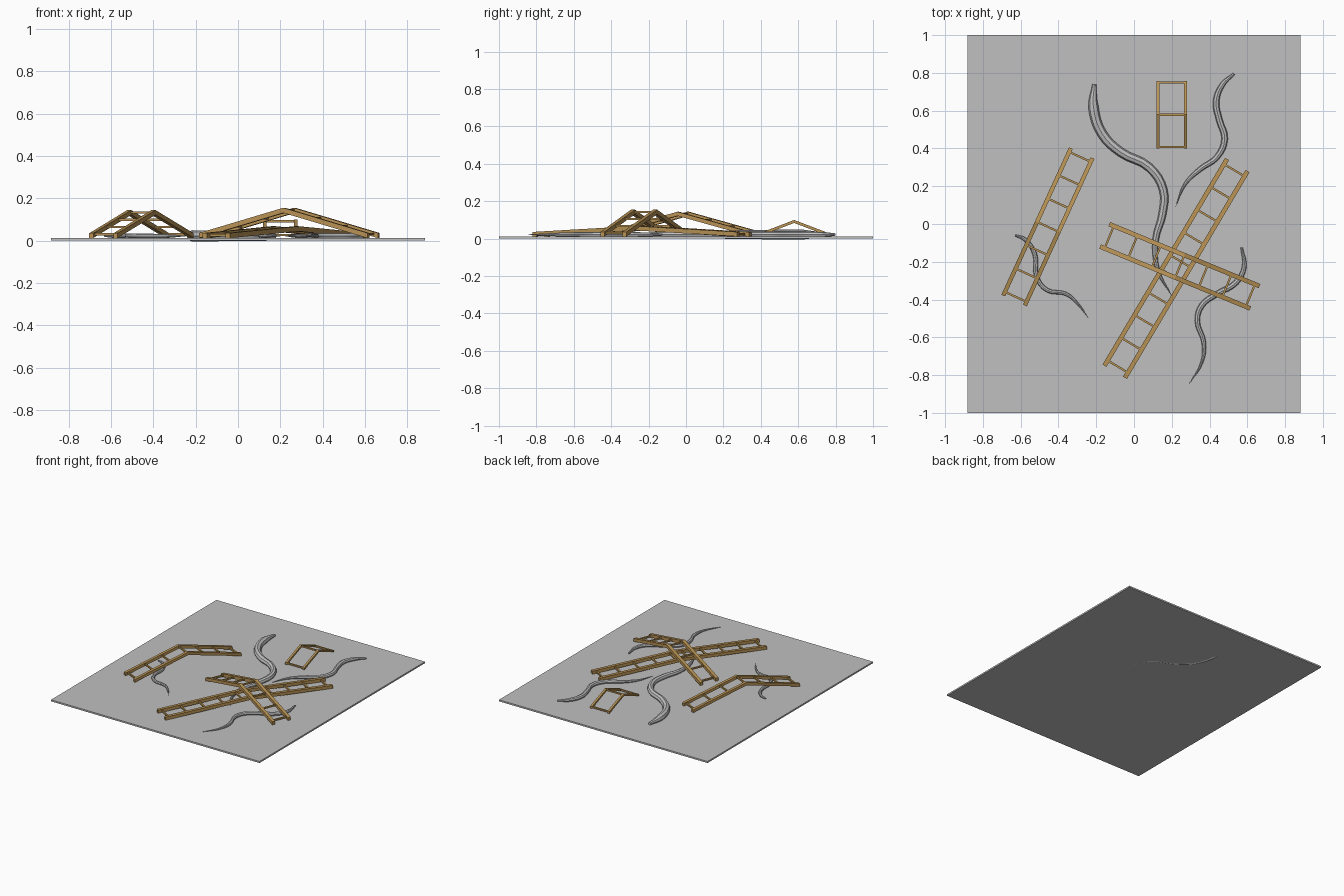
import bpy, bmesh
from mathutils import Vector

cube = bpy.data.objects.get("Cube")
if cube:
    bpy.data.objects.remove(cube)


def material(name, rgb):
    m = bpy.data.materials.new(name)
    m.use_nodes = True
    m.diffuse_color = (*rgb, 1)
    m.node_tree.nodes["Principled BSDF"].inputs["Base Color"].default_value = (*rgb, 1)
    return m


grey = material("stone grey", (0.53, 0.53, 0.53))
wood = material("tan wood", (0.48, 0.29, 0.09))
UP = Vector((0, 0, 1))


def finish(name, bm, mat):
    bmesh.ops.recalc_face_normals(bm, faces=bm.faces)
    mesh = bpy.data.meshes.new(name)
    bm.to_mesh(mesh)
    bm.free()
    mesh.materials.append(mat)
    ob = bpy.data.objects.new(name, mesh)
    bpy.context.collection.objects.link(ob)
    return ob


def sweep(bm, points, side, width, height):
    """Square beam through the points, with its ends cut square."""
    rings = []
    for p in points:
        corners = [(-1, -1), (1, -1), (1, 1), (-1, 1)]
        rings.append([bm.verts.new(p + side * a * width / 2 + UP * b * height / 2)
                      for a, b in corners])
    for r, s in zip(rings, rings[1:]):
        for i in range(4):
            j = (i + 1) % 4
            bm.faces.new((r[i], r[j], s[j], s[i]))
    bm.faces.new(rings[0][::-1])
    bm.faces.new(rings[-1])


def ladder(name, start, end, peak, half_width, rail, rung, count, first, last):
    """Folded ladder: two rails bent at the middle, rungs on both halves."""
    a, b = Vector((*start, 0.024)), Vector((*end, 0.024))
    mid = (a + b) / 2
    mid.z = peak
    along = (b - a).normalized()
    side = along.cross(UP)
    bm = bmesh.new()
    for s in (-1, 1):
        sweep(bm, [p + side * s * half_width for p in (a, mid, b)], side, rail, rail)
    for foot in (a, b):
        for i in range(count):
            if foot is b and last == 1 and i == count - 1:
                continue  # the halves share the rung at the bend
            c = foot.lerp(mid, first + (last - first) * i / (count - 1))
            sweep(bm, [c - side * half_width, c + side * half_width], along, rung, rung)
    finish(name, bm, wood)


def tendril(name, points, radius, girth):
    """Tapered winding root lying on the slab."""
    cu = bpy.data.curves.new(name, 'CURVE')
    cu.dimensions = '3D'
    cu.bevel_depth = radius
    cu.bevel_resolution = 2
    cu.resolution_u = 4
    cu.use_fill_caps = True
    sp = cu.splines.new('BEZIER')
    sp.bezier_points.add(len(points) - 1)
    n = len(points) - 1
    for i, (bp, p) in enumerate(zip(sp.bezier_points, points)):
        bp.co = (*p, 0.022)
        bp.handle_left_type = bp.handle_right_type = 'AUTO'
        # blunt head, full body, pointed tail
        t = i / n * (len(girth) - 1)
        k = min(int(t), len(girth) - 2)
        bp.radius = girth[k] + (girth[k + 1] - girth[k]) * (t - k)
    cu.materials.append(grey)
    ob = bpy.data.objects.new(name, cu)
    bpy.context.collection.objects.link(ob)
    bpy.ops.object.select_all(action='DESELECT')
    ob.select_set(True)
    bpy.context.view_layer.objects.active = ob
    bpy.ops.object.convert(target='MESH')
    bpy.ops.object.shade_smooth_by_angle()


# Ground slab
bm = bmesh.new()
sweep(bm, [Vector((0, -1, 0.006)), Vector((0, 1, 0.006))], Vector((1, 0, 0)), 1.765, 0.012)
finish("ground_slab", bm, grey)

# Folded ladders
ladder("left_ladder", (-0.635, -0.405), (-0.277, 0.375), 0.133, 0.063, 0.022, 0.011, 4, 0.05, 1)
ladder("crossing_ladder", (-0.155, -0.06), (0.64, -0.388), 0.143, 0.064, 0.024, 0.011, 4, 0.06, 1)
ladder("long_ladder", (-0.102, -0.782), (0.547, 0.312), 0.056, 0.063, 0.024, 0.011, 5, 0.05, 0.93)
ladder("small_ladder", (0.2, 0.4), (0.2, 0.757), 0.092, 0.073, 0.016, 0.011, 2, 0.04, 1)

# Winding tendrils, head first
tendril("large_tendril",
        [(-0.21, 0.74), (-0.215, 0.62), (-0.17, 0.48), (-0.07, 0.38), (0.08, 0.3),
         (0.155, 0.18), (0.15, 0.05), (0.115, -0.08), (0.125, -0.24), (0.2, -0.38)],
        0.026, (0.4, 1.05, 1, 0.95, 0.9, 0.85, 0.8, 0.65, 0.4, 0.04))
taper = (0.4, 0.8, 1, 1, 1, 0.9, 0.8, 0.5, 0.04)
tendril("rear_tendril",
        [(0.53, 0.795), (0.47, 0.74), (0.435, 0.65), (0.452, 0.55), (0.48, 0.45),
         (0.44, 0.355), (0.35, 0.29), (0.27, 0.21), (0.22, 0.09)], 0.017, taper)
tendril("front_tendril",
        [(0.57, -0.125), (0.583, -0.23), (0.54, -0.31), (0.44, -0.37), (0.36, -0.43),
         (0.335, -0.51), (0.37, -0.63), (0.36, -0.73), (0.29, -0.85)], 0.015, taper)
tendril("left_tendril",
        [(-0.63, -0.06), (-0.58, -0.08), (-0.525, -0.16), (-0.515, -0.28),
         (-0.46, -0.35), (-0.36, -0.37), (-0.3, -0.42), (-0.24, -0.5)], 0.012, taper)
